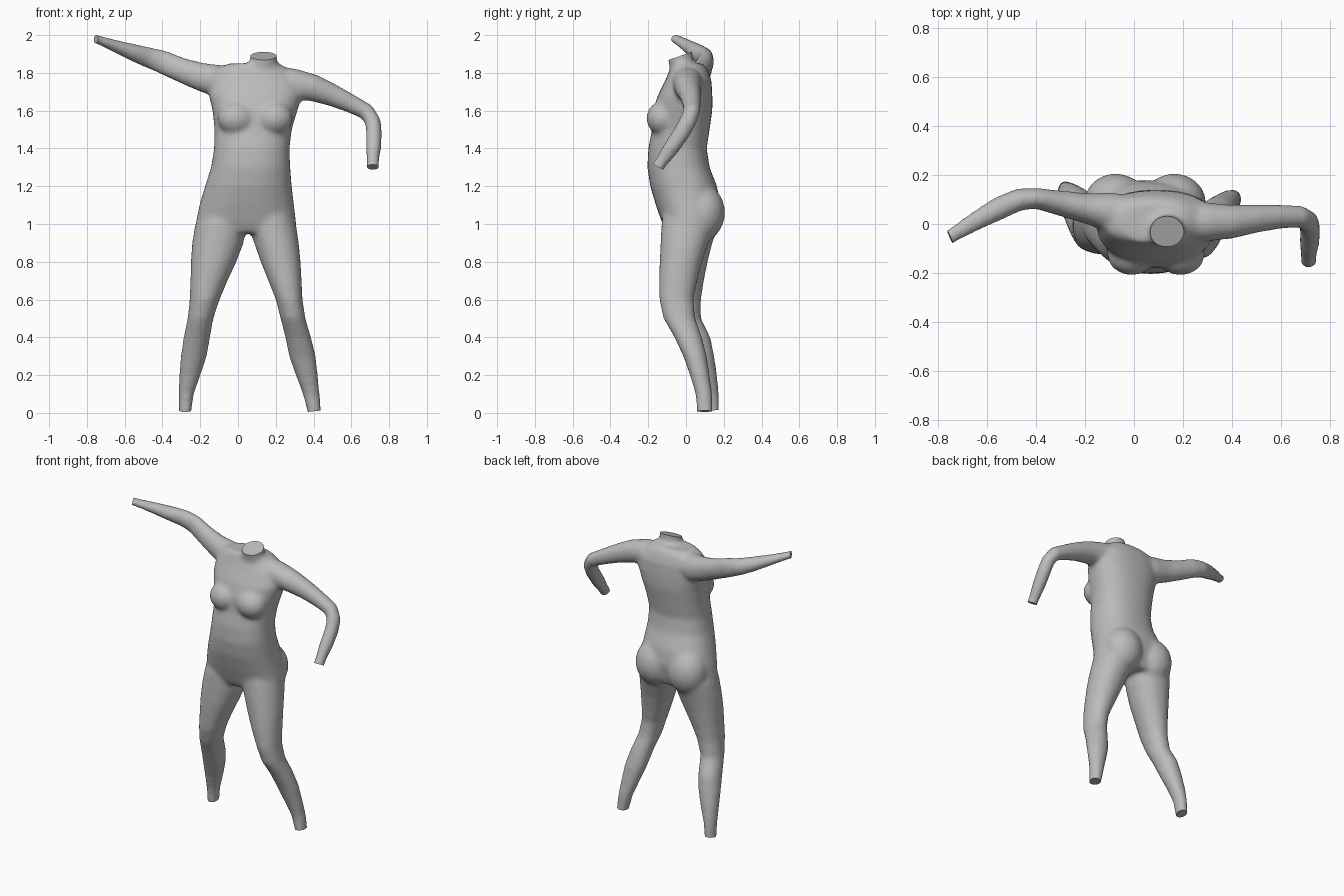
import bpy, bmesh, math
from mathutils import Vector, Matrix

cube = bpy.data.objects.get("Cube")
if cube:
    bpy.data.objects.remove(cube, do_unlink=True)

SIDES = 28
parts = []


def finish(bm, name):
    bmesh.ops.recalc_face_normals(bm, faces=bm.faces)
    mesh = bpy.data.meshes.new(name)
    bm.to_mesh(mesh)
    bm.free()
    obj = bpy.data.objects.new(name, mesh)
    bpy.context.collection.objects.link(obj)
    parts.append(obj)


def loft(name, rings):
    """Skin a closed tube over rings of (centre, half axis u, half axis v, roundness)."""
    bm = bmesh.new()
    loops = []
    for centre, u, v, power in rings:
        loop = []
        for i in range(SIDES):
            a = math.tau * i / SIDES
            c, s = math.cos(a), math.sin(a)
            cu = math.copysign(abs(c) ** (2 / power), c)
            sv = math.copysign(abs(s) ** (2 / power), s)
            loop.append(bm.verts.new(centre + u * cu + v * sv))
        loops.append(loop)
    for low, high in zip(loops, loops[1:]):
        for i in range(SIDES):
            j = (i + 1) % SIDES
            bm.faces.new((low[i], low[j], high[j], high[i]))
    bm.faces.new(loops[0])
    bm.faces.new(loops[-1])
    finish(bm, name)


def level_loft(name, rows, power):
    """Rows of height, then the extents in x and in y."""
    loft(name, [(Vector(((x0 + x1) / 2, (y0 + y1) / 2, z)),
                 Vector(((x1 - x0) / 2, 0, 0)),
                 Vector((0, (y1 - y0) / 2, 0)), power)
                for z, x0, x1, y0, y1 in rows])


def arm_loft(name, rows):
    """Rows of centre point, then depth and height radii across the path."""
    points = [Vector(r[:3]) for r in rows]
    rings = []
    for i, row in enumerate(rows):
        along = (points[min(i + 1, len(rows) - 1)] - points[max(i - 1, 0)]).normalized()
        u = Vector((0, 1, 0))
        u = (u - along * u.dot(along)).normalized()
        rings.append((points[i], u * row[3], along.cross(u) * row[4], 2))
    loft(name, rings)


def ball(name, centre, radii):
    bm = bmesh.new()
    bmesh.ops.create_uvsphere(bm, u_segments=24, v_segments=16, radius=1,
                              matrix=Matrix.Translation(centre) @ Matrix.Diagonal((*radii, 1)))
    finish(bm, name)


# Trunk from hips to shoulders
level_loft("torso", [
    (.95, -.2, .28, -.1, .14), (1, -.225, .31, -.125, .16),
    (1.1, -.205, .297, -.16, .18), (1.2, -.175, .285, -.19, .165),
    (1.3, -.143, .277, -.205, .125), (1.4, -.127, .273, -.2, .11),
    (1.5, -.125, .285, -.18, .125), (1.6, -.135, .315, -.175, .14),
    (1.68, -.155, .34, -.15, .14), (1.76, -.15, .325, -.11, .135),
    (1.82, -.12, .265, -.085, .115), (1.85, -.05, .22, -.08, .09)], 2.3)

# Neck leaning slightly forward
level_loft("neck", [
    (1.78, .0, .25, -.08, .11), (1.84, .05, .212, -.09, .06),
    (1.87, .064, .205, -.095, .036), (1.96, .065, .207, -.115, .032)], 2)

# Chest and seat, one ball per side
for side, chest_x, seat_x in (("right", -.01, -.075), ("left", .19, .165)):
    ball(side + "_breast", (chest_x, -.125, 1.56), (.1, .085, .09))
    ball(side + "_buttock", (seat_x, .085, 1.06), (.13, .122, .15))

# Legs
level_loft("right_leg", [
    (1.08, -.19, .03, -.11, .16), (1, -.226, .045, -.125, .17),
    (.9, -.243, .03, -.125, .14), (.8, -.25, -.008, -.125, .115),
    (.7, -.252, -.055, -.12, .095), (.6, -.256, -.097, -.113, .08),
    (.5, -.267, -.13, -.085, .08), (.4, -.288, -.148, -.035, .13),
    (.3, -.303, -.165, .01, .15), (.2, -.312, -.198, .05, .165),
    (.1, -.313, -.234, .08, .175), (-.06, -.312, -.255, .1, .18)], 2.1)
level_loft("left_leg", [
    (1.08, .06, .28, -.12, .15), (1, .05, .307, -.13, .16),
    (.9, .085, .322, -.135, .12), (.8, .12, .332, -.14, .085),
    (.7, .16, .337, -.144, .06), (.6, .2, .342, -.142, .04),
    (.5, .225, .357, -.12, .05), (.4, .25, .387, -.062, .085),
    (.3, .27, .412, -.015, .11), (.2, .305, .423, .02, .125),
    (.1, .343, .433, .05, .14), (-.06, .385, .445, .062, .145)], 2.1)

# Raised arm and bent arm
arm_loft("right_arm", [
    (.02, .03, 1.745, .08, .08), (-.1, .05, 1.755, .08, .088),
    (-.2, .065, 1.78, .062, .075), (-.3, .085, 1.815, .052, .066),
    (-.4, .105, 1.858, .043, .063), (-.47, .1, 1.88, .046, .056),
    (-.55, .065, 1.906, .048, .047), (-.65, .01, 1.942, .04, .034),
    (-.74, -.045, 1.975, .032, .024), (-.8, -.082, 1.997, .034, .027)])
arm_loft("left_arm", [
    (.18, .01, 1.755, .08, .075), (.29, .008, 1.745, .08, .08),
    (.4, .01, 1.72, .07, .072), (.5, .022, 1.682, .058, .06),
    (.6, .03, 1.636, .05, .05), (.68, .03, 1.595, .046, .045),
    (.714, .01, 1.545, .046, .043), (.72, -.025, 1.48, .046, .043),
    (.717, -.08, 1.4, .044, .041), (.714, -.13, 1.33, .035, .033),
    (.713, -.19, 1.24, .033, .034)])

# Fuse the parts into one skin and soften the joins
bpy.ops.object.select_all(action='DESELECT')
for obj in parts:
    obj.select_set(True)
body = parts[0]
bpy.context.view_layer.objects.active = body
bpy.ops.object.join()
body.name = body.data.name = "body"
fuse = body.modifiers.new("fuse", 'REMESH')
fuse.mode = 'VOXEL'
fuse.voxel_size = .012
soften = body.modifiers.new("soften", 'SMOOTH')
soften.factor = .5
soften.iterations = 14
for modifier in ("fuse", "soften"):
    bpy.ops.object.modifier_apply(modifier=modifier)

# Trim neck, wrists and ankles to flat ends
bm = bmesh.new()
bm.from_mesh(body.data)
for point, normal in (
        ((.135, -.03, 1.89), (0, -.32, .95)),
        ((-.752, -.053, 1.98), (-.9, -.4, .1)),
        ((.713, -.153, 1.304), (0, -.45, -.9)),
        ((-.285, .14, .012), (0, .15, -1)),
        ((.415, .1, .01), (.1, 0, -1))):
    point = Vector(point)
    near = {f for f in bm.faces if (f.calc_center_median() - point).length < .15}
    geom = list(near) + list({e for f in near for e in f.edges}) \
        + list({v for f in near for v in f.verts})
    bmesh.ops.bisect_plane(bm, geom=geom, plane_co=point,
                           plane_no=Vector(normal).normalized(), clear_outer=True)
    bmesh.ops.holes_fill(bm, edges=[e for e in bm.edges if e.is_boundary], sides=0)
bmesh.ops.recalc_face_normals(bm, faces=bm.faces)
bm.to_mesh(body.data)
bm.free()
bpy.ops.object.shade_smooth_by_angle(angle=math.radians(40))

# Plain grey clay
grey = bpy.data.materials.new("clay_grey")
grey.use_nodes = True
colour = (.5, .5, .5, 1)
grey.diffuse_color = colour
grey.node_tree.nodes["Principled BSDF"].inputs["Base Color"].default_value = colour
body.data.materials.clear()
body.data.materials.append(grey)
